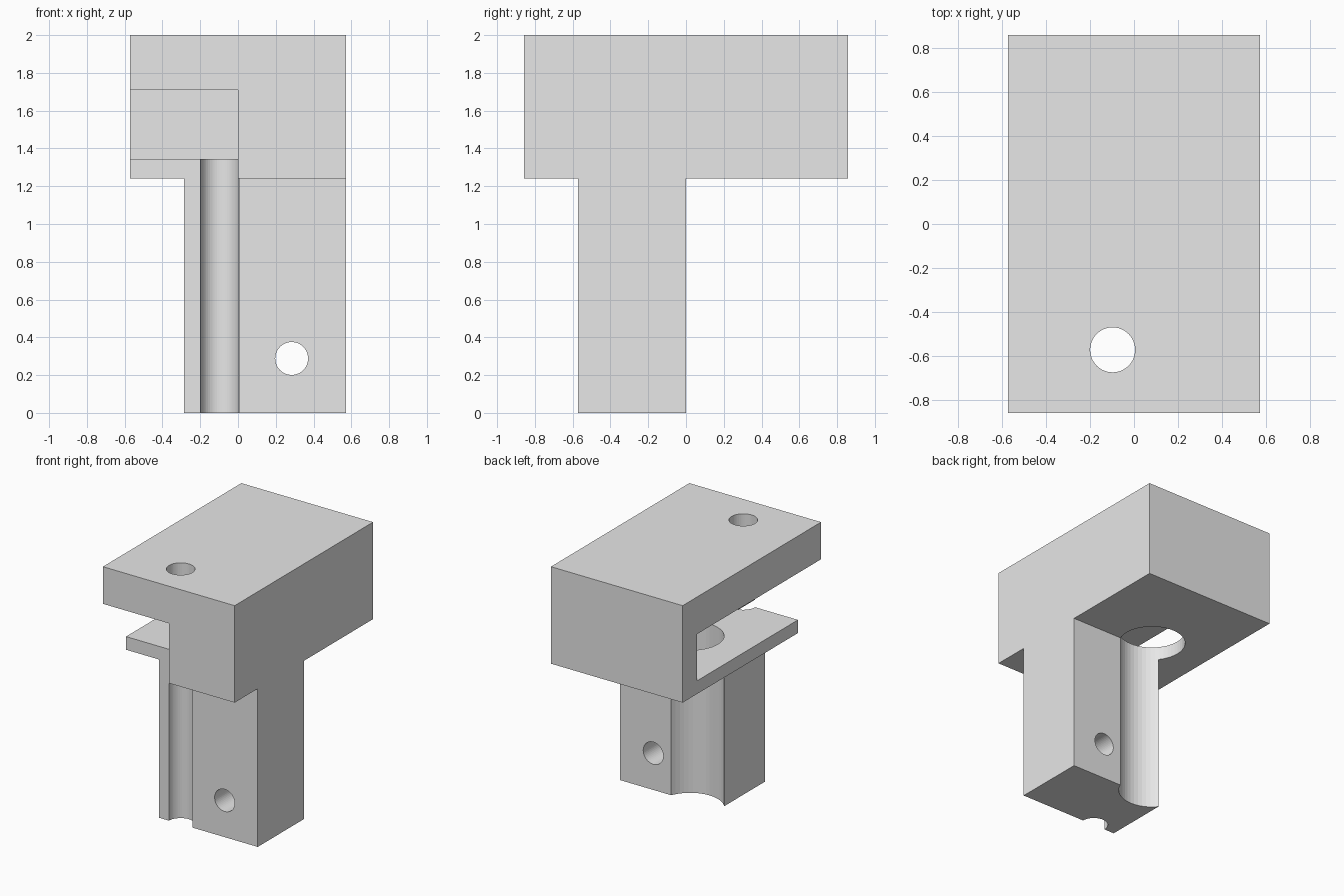
import bpy
import bmesh
import math
from mathutils import Matrix, Vector

if "Cube" in bpy.data.objects:
    bpy.data.objects.remove(bpy.data.objects["Cube"])

grey = bpy.data.materials.new("plain_grey")
grey.diffuse_color = (0.8, 0.8, 0.8, 1)
grey.use_nodes = True
grey.node_tree.nodes["Principled BSDF"].inputs["Base Color"].default_value = grey.diffuse_color


def add_object(name, bm):
    bmesh.ops.recalc_face_normals(bm, faces=bm.faces)
    mesh = bpy.data.meshes.new(name)
    bm.to_mesh(mesh)
    bm.free()
    mesh.materials.append(grey)
    obj = bpy.data.objects.new(name, mesh)
    bpy.context.collection.objects.link(obj)
    return obj


def prism(name, profile, x0, x1):
    """Extrude a (y, z) profile along x."""
    bm = bmesh.new()
    face = bm.faces.new([bm.verts.new((x0, y, z)) for y, z in profile])
    new = bmesh.ops.extrude_face_region(bm, geom=[face])["geom"]
    verts = [v for v in new if isinstance(v, bmesh.types.BMVert)]
    bmesh.ops.translate(bm, verts=verts, vec=(x1 - x0, 0, 0))
    return add_object(name, bm)


def box(name, x0, x1, y0, y1, z0, z1):
    return prism(name, [(y0, z0), (y1, z0), (y1, z1), (y0, z1)], x0, x1)


def cylinder(name, centre, radius, depth, axis="Z"):
    rot = Matrix.Rotation(math.pi / 2, 4, "X") if axis == "Y" else Matrix()
    bm = bmesh.new()
    bmesh.ops.create_cone(bm, cap_ends=True, segments=48, radius1=radius,
                          radius2=radius, depth=depth,
                          matrix=Matrix.Translation(Vector(centre)) @ rot)
    return add_object(name, bm)


def combine(target, tool, operation):
    """Apply a boolean and remove the helper."""
    tool.hide_render = True
    mod = target.modifiers.new("combine", "BOOLEAN")
    mod.operation = operation
    mod.solver = "EXACT"
    mod.object = tool
    bpy.context.view_layer.objects.active = target
    bpy.ops.object.modifier_apply(modifier=mod.name)
    bpy.data.objects.remove(tool)


# Head block and leg joined into one bracket
bracket = box("clamp_bracket", -0.571, 0.571, -0.857, 0.857, 1.24, 2.0)
combine(bracket, box("leg", -0.286, 0.571, -0.571, 0.0, 0.0, 1.3), "UNION")

# Side slot, dropping through the underside at the front
slot = [(-1.0, 1.1), (-0.571, 1.1), (-0.571, 1.343),
        (0.68, 1.343), (0.68, 1.709), (-1.0, 1.709)]
combine(bracket, prism("slot", slot, -0.8, 0.0), "DIFFERENCE")

# Long screw hole, leaving a groove in the leg front
combine(bracket, cylinder("screw_hole", (-0.097, -0.571, 1.0), 0.102, 2.4),
        "DIFFERENCE")

# Large bore through the lower plate and the back of the leg
combine(bracket, cylinder("large_bore", (-0.097, 0.088, 0.7), 0.242, 1.7),
        "DIFFERENCE")

# Cross hole low in the leg
combine(bracket, cylinder("cross_hole", (0.284, -0.28, 0.288), 0.087, 1.0, "Y"),
        "DIFFERENCE")
